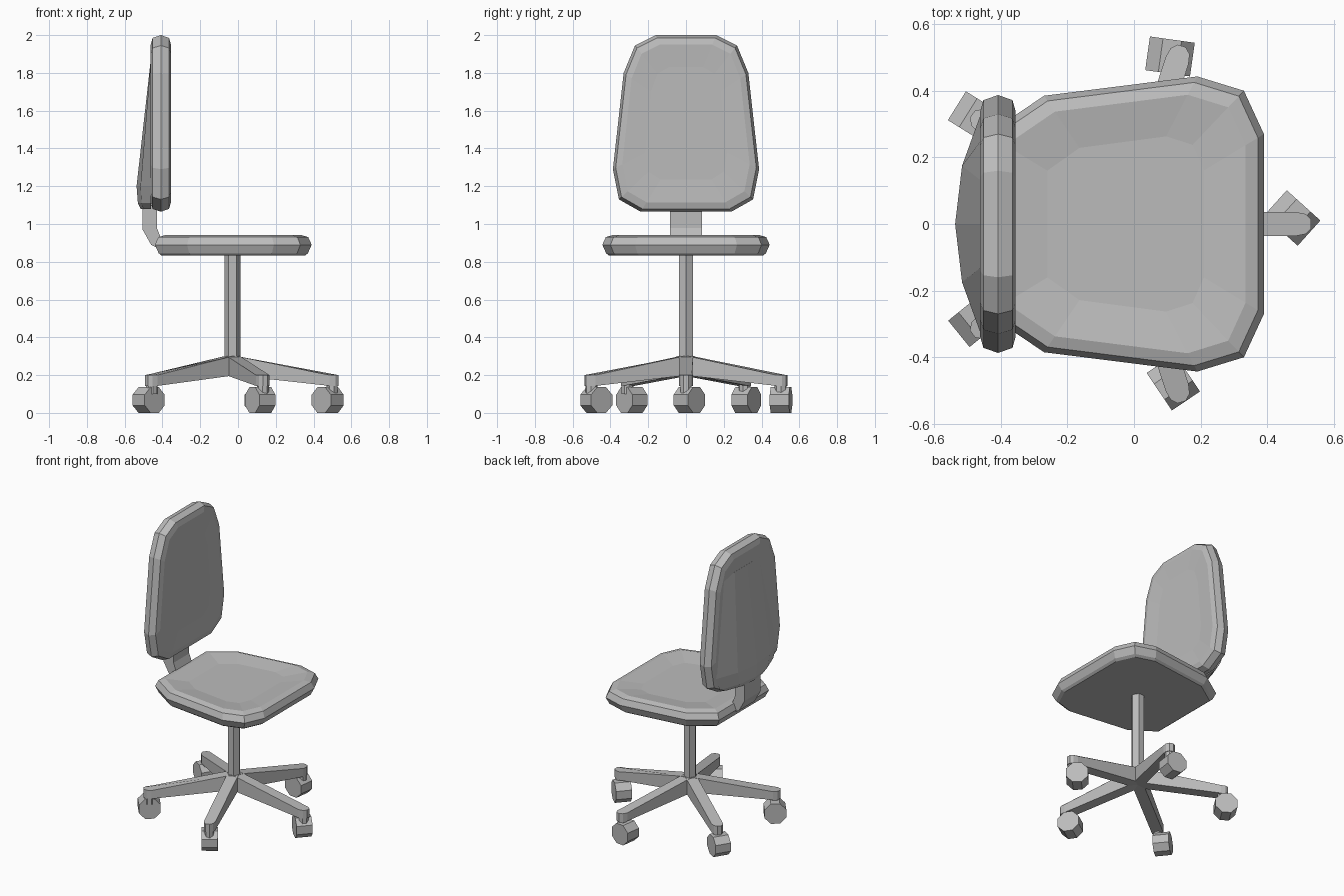
import bpy
import bmesh
from math import radians, cos, sin, pi
from mathutils import Matrix, Vector

if "Cube" in bpy.data.objects:
    bpy.data.objects.remove(bpy.data.objects["Cube"], do_unlink=True)

GREY = (0.5, 0.5, 0.5, 1.0)
grey = bpy.data.materials.new("plain grey")
grey.use_nodes = True
grey.diffuse_color = GREY
grey.node_tree.nodes["Principled BSDF"].inputs["Base Color"].default_value = GREY


def loft(name, rings, matrix=None):
    """Skin a stack of equal-length closed rings and cap both ends."""
    bm = bmesh.new()
    loops = [[bm.verts.new(p) for p in ring] for ring in rings]
    n = len(loops[0])
    for a, b in zip(loops, loops[1:]):
        for i in range(n):
            j = (i + 1) % n
            bm.faces.new((a[i], a[j], b[j], b[i]))
    bm.faces.new(loops[0])
    bm.faces.new(loops[-1])
    if matrix:
        bm.transform(matrix)
    bmesh.ops.recalc_face_normals(bm, faces=bm.faces)
    mesh = bpy.data.meshes.new(name)
    bm.to_mesh(mesh)
    bm.free()
    mesh.materials.append(grey)
    obj = bpy.data.objects.new(name, mesh)
    bpy.context.collection.objects.link(obj)
    return obj


def mirrored(half):
    """Close a half outline (u, v), given along +v, across v = 0."""
    return half + [(u, -v) for u, v in reversed(half)]


def inset(outline, d):
    """Shrink an outline by d at its extremes."""
    us, vs = zip(*outline)
    cu, cv = (max(us) + min(us)) / 2, (max(vs) + min(vs)) / 2
    ku = 1 - d / (max(us) - cu)
    kv = 1 - d / (max(vs) - cv)
    return [(cu + (u - cu) * ku, cv + (v - cv) * kv) for u, v in outline]


def cushion(name, outline, levels, place):
    """Padded panel: each level is (inset, height)."""
    return loft(name, [[place(u, v, h) for u, v in inset(outline, d)]
                       for d, h in levels])


def prism(name, sides, radius, low, high, matrix, turn=0.0):
    ring = [(radius * cos(turn + 2 * pi * i / sides),
             radius * sin(turn + 2 * pi * i / sides)) for i in range(sides)]
    return loft(name, [[(x, y, z) for x, y in ring] for z in (low, high)], matrix)


# Seat: chamfered rim with a slightly dished top
seat_outline = mirrored([(0.39, 0.27), (0.33, 0.40), (0.19, 0.443),
                         (-0.27, 0.385), (-0.44, 0.27)])
cushion("seat", seat_outline,
        [(0.035, 0.833), (0.02, 0.845), (0, 0.89), (0.018, 0.93),
         (0.055, 0.942), (0.18, 0.925)],
        lambda u, v, h: (u, v, h))

# Backrest: upright panel with a shallow dished front
back_outline = mirrored([(2.0, 0.16), (1.945, 0.27), (1.8, 0.33),
                         (1.29, 0.387), (1.13, 0.355), (1.065, 0.24)])
cushion("backrest", back_outline,
        [(0.05, -0.462), (0.015, -0.452), (0, -0.408), (0.015, -0.365),
         (0.05, -0.355), (0.17, -0.362)],
        lambda u, v, h: (h, v, u))

# Lumbar shell: tapered bulge behind the backrest
shell = []
for z, half, depth in ((1.08, 0.22, 0.055), (1.11, 0.29, 0.07),
                       (1.2, 0.33, 0.077), (1.86, 0.25, 0.003)):
    section = [(0, 1), (0.53, 0.73), (1, 0)]
    left = [(-0.46 - depth * k, half * t, z) for t, k in section]
    right = [(x, -y, zz) for x, y, zz in reversed(left[1:])]
    shell.append(left + right)
loft("lumbar_shell", shell)

# Bracket: bent strap joining seat and backrest
strap = [(-0.505, 1.1), (-0.505, 0.97), (-0.46, 0.89), (-0.4, 0.86),
         (-0.36, 0.9), (-0.41, 0.93), (-0.43, 0.98), (-0.43, 1.1)]
loft("back_bracket", [[(x, y, z) for x, z in strap] for y in (-0.085, 0.085)])

# Column
hub = Matrix.Translation((-0.03, 0, 0))
prism("column", 6, 0.0425, 0.22, 0.84, hub)

# Five sloping legs with rounded tips
leg_plan = mirrored([(0.562, 0.013), (0.545, 0.03), (0.515, 0.036), (0, 0.036)])


def leg_height(x, inner, outer):
    return inner + (outer - inner) * min(x / 0.515, 1)


# Casters: position and rolling direction of each swivelled wheel
casters = [(0.475, 0.018, -42), (0.108, 0.503, -8), (-0.474, 0.319, -32),
           (-0.473, -0.287, 39), (0.118, -0.475, -56)]

for i, (cx, cy, heading) in enumerate(casters):
    spin = hub @ Matrix.Rotation(radians(72 * i), 4, "Z")
    loft(f"leg_{i + 1}",
         [[(x, y, leg_height(x, *ends)) for x, y in leg_plan]
          for ends in ((0.2, 0.143), (0.305, 0.2))], spin)
    prism(f"caster_stem_{i + 1}", 8, 0.032, 0.1, 0.18,
          spin @ Matrix.Translation((0.527, 0, 0)), pi / 8)
    roll = (Matrix.Translation((cx, cy, 0.068))
            @ Matrix.Rotation(radians(heading), 4, "Z")
            @ Matrix.Rotation(pi / 2, 4, "X"))
    prism(f"caster_wheel_{i + 1}", 8, 0.0735, -0.051, 0.051, roll, pi / 8)
